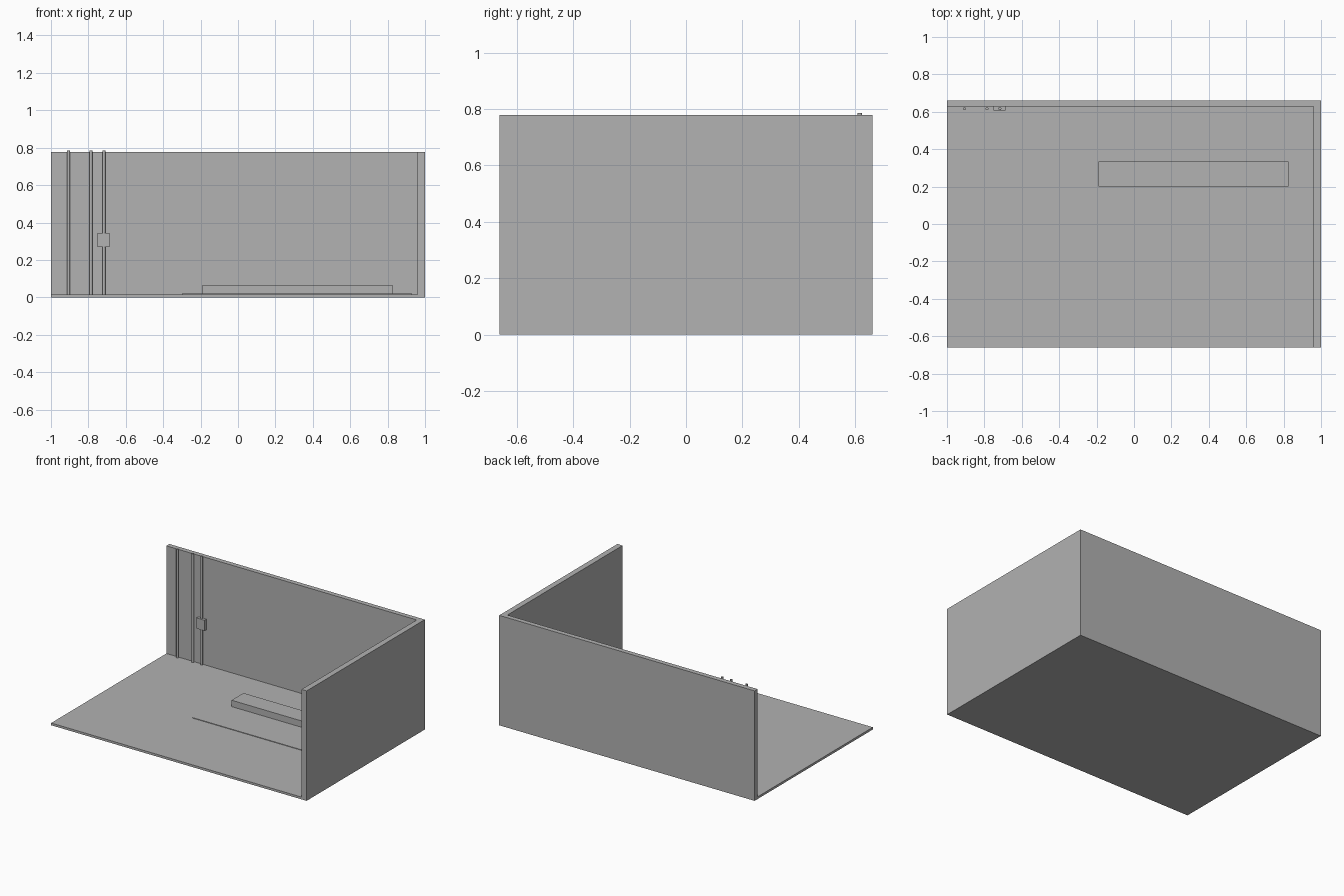
import bpy

cube = bpy.data.objects.get("Cube")
if cube:
    bpy.data.objects.remove(cube, do_unlink=True)

# One plain grey for everything
COLOUR = (0.445, 0.445, 0.445, 1)
grey = bpy.data.materials.new("plain grey")
grey.use_nodes = True
grey.diffuse_color = COLOUR
grey.node_tree.nodes["Principled BSDF"].inputs["Base Color"].default_value = COLOUR


def box(name, x, y, z):
    """Box between the given (low, high) limits on each axis."""
    spans = (x, y, z)
    bpy.ops.mesh.primitive_cube_add(size=1, location=[(a + b) / 2 for a, b in spans])
    ob = bpy.context.object
    ob.name = name
    ob.scale = [b - a for a, b in spans]
    bpy.ops.object.transform_apply(location=False, rotation=False, scale=True)
    ob.data.materials.append(grey)


def pipe(name, x, y, z, radius):
    """Upright round pipe between two heights."""
    bpy.ops.mesh.primitive_cylinder_add(vertices=16, radius=radius, depth=z[1] - z[0],
                                        location=(x, y, (z[0] + z[1]) / 2))
    ob = bpy.context.object
    ob.name = name
    ob.data.materials.append(grey)
    bpy.ops.object.shade_smooth_by_angle()


HALF_Y = 0.661
FLOOR = 0.016
HEIGHT = 0.778
BACK = 0.627     # inner face of the back wall
SIDE = 0.96      # inner face of the side wall

# Room shell
box("floor", (-1, SIDE), (-HALF_Y, BACK), (0, FLOOR))
box("back_wall", (-1, 1), (BACK, HALF_Y), (0, HEIGHT))
box("side_wall", (SIDE, 1), (-HALF_Y, BACK), (0, HEIGHT))

# Thin mat with a low plinth on it
box("floor_mat", (-0.3, 0.93), (-0.08, 0.61), (FLOOR, 0.02))
box("plinth", (-0.19, 0.825), (0.2, 0.333), (0.02, 0.065))

# Wall pipes and the box fixed to the last of them
for i, x in enumerate((-0.906, -0.786, -0.717)):
    pipe(f"wall_pipe_{i + 1}", x, 0.617, (FLOOR, 0.785), 0.008)
box("wall_box", (-0.75, -0.687), (0.606, BACK), (0.268, 0.343))
